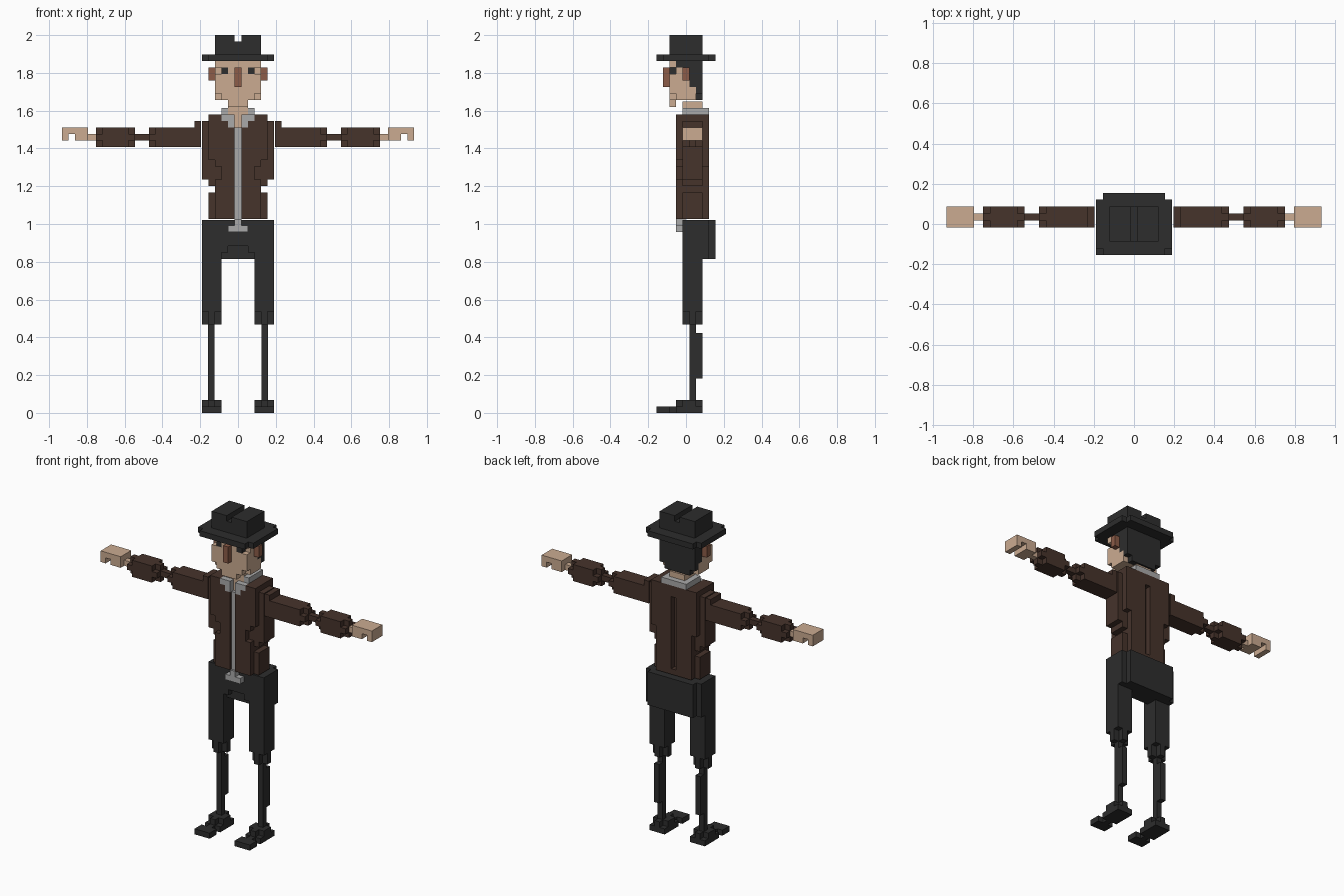
import bpy, bmesh

if "Cube" in bpy.data.objects:
    bpy.data.objects.remove(bpy.data.objects["Cube"])

V = 2 / 58  # size of one cube cell


def material(name, srgb):
    m = bpy.data.materials.new(name)
    m.diffuse_color = [(c / 255 / 12.92 if c < 10 else ((c / 255 + 0.055) / 1.055) ** 2.4)
                       for c in srgb] + [1]
    m.use_nodes = True
    m.node_tree.nodes["Principled BSDF"].inputs["Base Color"].default_value = m.diffuse_color
    return m


BLACK = material("black cloth", (45, 45, 45))
BROWN = material("brown leather", (70, 51, 43))
SKIN = material("skin", (203, 171, 145))
RUST = material("reddish skin", (140, 92, 72))
GREY = material("light grey", (170, 170, 170))


def cells(boxes):
    """Cells of inclusive ranges (x0, x1, y0, y1, z0, z1)."""
    return {(x, y, z) for x0, x1, y0, y1, z0, z1 in boxes
            for x in range(x0, x1 + 1) for y in range(y0, y1 + 1) for z in range(z0, z1 + 1)}


def both(*boxes):
    """The boxes and their mirror images in x."""
    return list(boxes) + [(-b[1], -b[0]) + tuple(b[2:]) for b in boxes]


# corner order runs around each face, seen from outside
FACES = {(1, 0, 0): ((1, 0, 0), (1, 1, 0), (1, 1, 1), (1, 0, 1)),
         (-1, 0, 0): ((0, 1, 0), (0, 0, 0), (0, 0, 1), (0, 1, 1)),
         (0, 1, 0): ((1, 1, 0), (0, 1, 0), (0, 1, 1), (1, 1, 1)),
         (0, -1, 0): ((0, 0, 0), (1, 0, 0), (1, 0, 1), (0, 0, 1)),
         (0, 0, 1): ((0, 0, 1), (1, 0, 1), (1, 1, 1), (0, 1, 1)),
         (0, 0, -1): ((0, 1, 0), (1, 1, 0), (1, 0, 0), (0, 0, 0))}


def part(name, mat, boxes, cut=(), shift=(0, 0, 0), mirror=False):
    """Skin of a set of cube cells, with the cut boxes taken away."""
    filled = cells(boxes) - cells(cut)
    bm = bmesh.new()
    verts = {}
    for c in sorted(filled):
        for d, corners in FACES.items():
            if tuple(a + b for a, b in zip(c, d)) in filled:
                continue
            face = []
            for k in corners:
                p = tuple(a + b for a, b in zip(c, k))
                if p not in verts:
                    verts[p] = bm.verts.new(((p[0] - 0.5 + shift[0]) * V,
                                             (p[1] - 0.5 + shift[1]) * V,
                                             (p[2] + shift[2]) * V))
                face.append(verts[p])
            bm.faces.new(face)
    bmesh.ops.dissolve_limit(bm, angle_limit=0.01, verts=bm.verts[:], edges=bm.edges[:])
    mesh = bpy.data.meshes.new(name)
    bm.to_mesh(mesh)
    bm.free()
    mesh.materials.append(mat)
    ob = bpy.data.objects.new(name, mesh)
    bpy.context.collection.objects.link(ob)
    if mirror:
        ob.modifiers.new("mirror", 'MIRROR')
    return ob


def arm_corners(x):
    """Long-edge cells of an arm slice, cut to leave a plus shape."""
    return [(x, x, y, y, z, z) for y in (0, 2) for z in (41, 43)]


# hat with a grooved crown
part("hat", BLACK, [(-5, 5, -3, 3, 54, 54), (-4, 4, -4, 4, 54, 54), (-3, 3, -2, 2, 55, 57)],
     cut=[(0, 0, -2, 2, 57, 57)])

# head
hair = [(-3, 3, -1, 2, 53, 53), (-3, 3, 1, 2, 50, 52), (-3, 3, 2, 2, 49, 49), (-2, 2, 2, 2, 48, 48)]
eyes = both((2, 2, -2, -2, 52, 52))
part("face", SKIN, [(-3, 3, -2, 2, 48, 53), (-1, 1, -2, -2, 47, 47)],
     cut=hair + eyes + both((3, 3, -2, -2, 48, 48), (3, 3, -2, -2, 52, 52), (3, 3, 2, 2, 48, 48)))
part("hair", BLACK, hair)
part("eyes", BLACK, eyes)
part("nose", RUST, [(0, 0, -3, -3, 50, 52)])
part("ear", RUST, [(4, 4, 0, 0, 51, 52)], mirror=True)

# neck and collar
body = (0, 0, -0.2)
part("neck", SKIN, [(-1, 1, 0, 2, 44, 47)], shift=body)
part("collar", GREY, [(-2, 2, 0, 3, 46, 46)] + both((1, 1, -1, -1, 44, 45), (2, 2, -1, -1, 45, 45)),
     cut=[(-1, 1, 0, 2, 46, 46)], shift=body)

# jacket: core, open front flaps and grooved back
core = [(-4, 4, 0, 2, 30, 33), (-3, 3, 0, 2, 34, 34), (-4, 4, 0, 2, 35, 35),
        (-5, 5, 0, 2, 36, 44), (-4, 4, 0, 2, 45, 45)]
flaps = both((1, 4, -1, -1, 39, 45), (1, 3, -1, -1, 38, 38),
             (1, 2, -1, -1, 36, 37), (1, 3, -1, -1, 30, 35))
back = [(-4, 4, 3, 3, 38, 45), (-3, 3, 3, 3, 30, 37)]
part("jacket", BROWN, core + flaps + back, shift=body,
     cut=[(-1, 1, 0, 2, 44, 45), (0, 0, 3, 3, 31, 43)]
     + both((1, 1, -1, -1, 44, 45), (2, 2, -1, -1, 45, 45)))
part("shirt_strip", GREY, [(0, 0, 0, 0, 29, 43)], shift=(0, -0.6, -0.2))
part("buckle", GREY, [(-1, 1, -1, -1, 28, 28), (0, 0, -1, -1, 29, 29)], shift=body)

# arms
part("upper_arm", BROWN, [(6, 13, 0, 2, 41, 43), (6, 6, 0, 2, 44, 44)],
     cut=arm_corners(13), shift=(0.17, 0, -0.2), mirror=True)
part("elbow", BROWN, [(14, 16, 1, 1, 42, 42)], shift=(0.17, 0, -0.2), mirror=True)
part("forearm", BROWN, [(16, 21, 0, 2, 41, 43)], cut=arm_corners(16) + arm_corners(21),
     shift=(0.3, 0, -0.2), mirror=True)
part("hand", SKIN, [(22, 23, 1, 1, 42, 42), (24, 27, 0, 2, 42, 43)],
     cut=[(26, 26, 0, 2, 42, 42)], shift=(-0.46, 0, -0.2), mirror=True)

# trousers with a seat that juts out at the back
leg_corners = [(x, x, y, y, 14, 15) for x in (3, 5) for y in (0, 2)]
part("trousers", BLACK, [(-5, 5, 0, 3, 24, 29), (-4, 4, 4, 4, 24, 29)] + both((3, 5, 0, 2, 14, 23)),
     cut=both(*leg_corners) + [(-2, 2, 0, 0, 24, 24), (-1, 1, 0, 0, 25, 25)],
     shift=(0, 0, -0.4))

# lower legs and feet
part("shin", BLACK, [(4, 4, 1, 1, 1, 13), (4, 4, 2, 2, 5, 11)], shift=(0.1, 0, 0.3), mirror=True)
part("foot", BLACK, [(3, 5, -1, 2, 0, 0), (4, 4, -2, -2, 0, 0), (3, 5, -4, -3, 0, 0),
                     (4, 4, -1, 2, 1, 1), (3, 5, 0, 1, 1, 1)], mirror=True)
